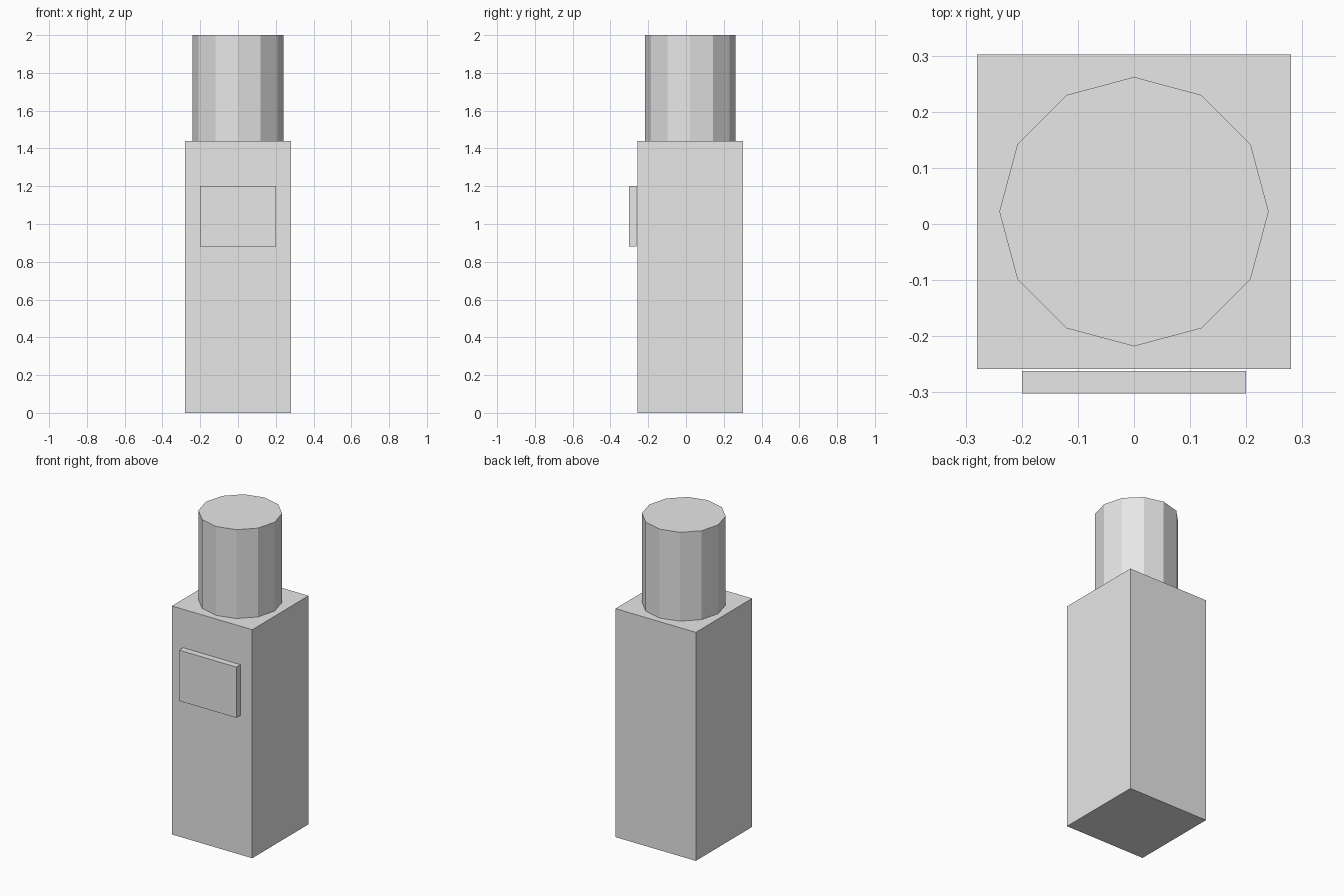
import bpy

cube = bpy.data.objects.get("Cube")
if cube:
    bpy.data.objects.remove(cube, do_unlink=True)

# Single plain grey
grey = bpy.data.materials.new("light_grey")
grey.use_nodes = True
colour = (0.8, 0.8, 0.8, 1)
grey.diffuse_color = colour
grey.node_tree.nodes["Principled BSDF"].inputs["Base Color"].default_value = colour


def finish(name):
    obj = bpy.context.object
    obj.name = name
    obj.data.materials.append(grey)
    return obj


def box(name, size, centre):
    bpy.ops.mesh.primitive_cube_add(size=1, location=centre)
    obj = finish(name)
    obj.scale = size
    bpy.ops.object.transform_apply(location=False, rotation=False, scale=True)
    return obj


# Square case
box("body", (0.56, 0.56, 1.44), (0, 0.022, 0.72))

# Raised panel just in front of the case
box("front_panel", (0.4, 0.04, 0.32), (0, -0.282, 1.04))

# Twelve-sided cap on top
bpy.ops.mesh.primitive_cylinder_add(vertices=12, radius=0.24, depth=0.56,
                                    location=(0, 0.022, 1.72))
finish("cap")
